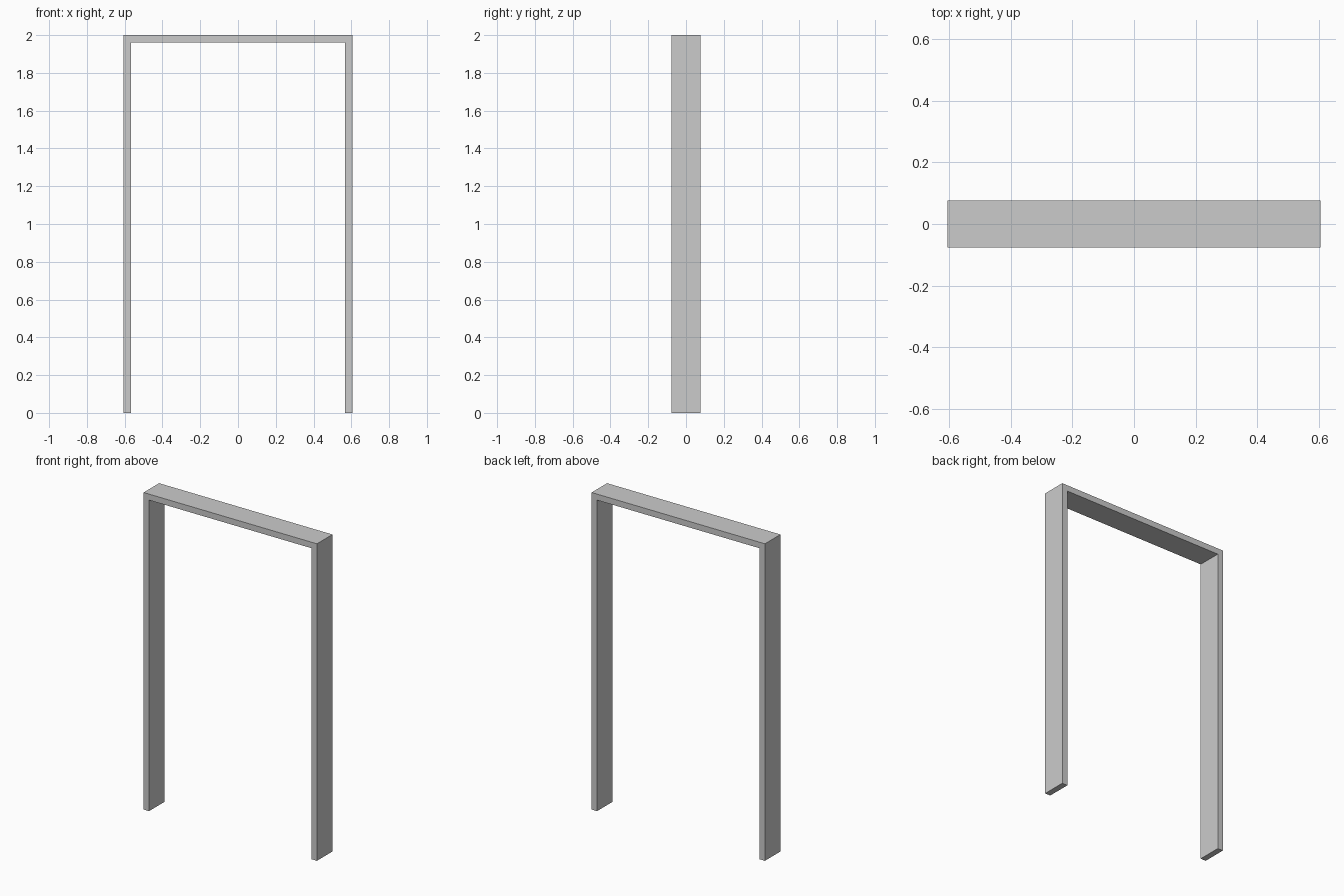
import bpy, bmesh

if "Cube" in bpy.data.objects:
    bpy.data.objects.remove(bpy.data.objects["Cube"])

W, D, H, T = 0.605, 0.077, 2.0, 0.038  # half width, half depth, height, board thickness

# Door frame: U-shaped front profile extruded through the depth
right = [(W - T, H - T), (W - T, 0), (W, 0), (W, H)]
profile = right + [(-x, z) for x, z in reversed(right)]

bm = bmesh.new()
face = bm.faces.new([bm.verts.new((x, -D, z)) for x, z in profile])
ext = bmesh.ops.extrude_face_region(bm, geom=[face], use_keep_orig=True)
verts = [g for g in ext["geom"] if isinstance(g, bmesh.types.BMVert)]
bmesh.ops.translate(bm, verts=verts, vec=(0, 2 * D, 0))

# Split the U-shaped faces at the header so each board has clean faces
bmesh.ops.bisect_plane(bm, geom=bm.verts[:] + bm.edges[:] + bm.faces[:],
                       plane_co=(0, 0, H - T), plane_no=(0, 0, 1))
bmesh.ops.recalc_face_normals(bm, faces=bm.faces[:])

mesh = bpy.data.meshes.new("door_frame")
bm.to_mesh(mesh)
bm.free()
bpy.context.collection.objects.link(bpy.data.objects.new("door_frame", mesh))
